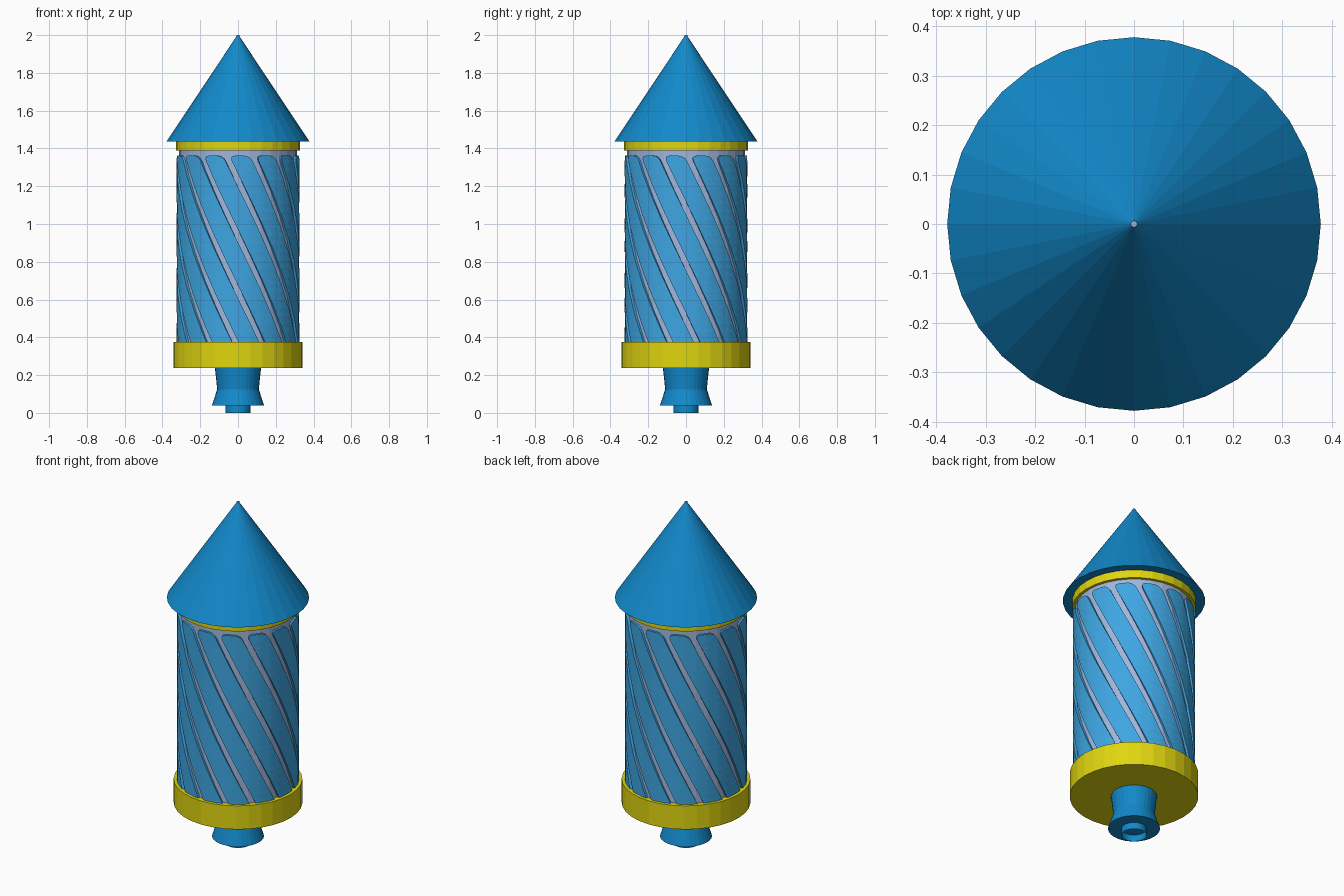
import bpy, bmesh, math

if "Cube" in bpy.data.objects:
    bpy.data.objects.remove(bpy.data.objects["Cube"])

SIDES = 32


def material(name, rgb):
    m = bpy.data.materials.new(name)
    m.diffuse_color = (*rgb, 1)
    m.use_nodes = True
    m.node_tree.nodes["Principled BSDF"].inputs["Base Color"].default_value = m.diffuse_color
    return m


BLUE = material("deep blue", (0.006, 0.25, 0.59))
SKY = material("sky blue", (0.048, 0.38, 0.76))
PALE = material("pale blue", (0.36, 0.47, 0.72))
YELLOW = material("yellow", (0.75, 0.67, 0.005))


def finish(name, bm, mat):
    bmesh.ops.recalc_face_normals(bm, faces=bm.faces)
    me = bpy.data.meshes.new(name)
    bm.to_mesh(me)
    bm.free()
    me.materials.append(mat)
    ob = bpy.data.objects.new(name, me)
    bpy.context.collection.objects.link(ob)
    return ob


def lathe(name, profile, mat, cap_bottom=True, cap_top=True, sides=SIDES):
    """Turn a list of (radius, z) into a faceted round part."""
    bm = bmesh.new()
    rings = []
    for r, z in profile:
        rings.append([bm.verts.new((r * math.cos(2 * math.pi * i / sides),
                                    r * math.sin(2 * math.pi * i / sides), z))
                      for i in range(sides)])
    for a, b in zip(rings, rings[1:]):
        for i in range(sides):
            j = (i + 1) % sides
            bm.faces.new((a[i], a[j], b[j], b[i]))
    if cap_bottom:
        bm.faces.new(rings[0])
    if cap_top:
        bm.faces.new(rings[-1])
    return finish(name, bm, mat)


# Nose, collar, core, base and nozzle
lathe("nose_cone", [(0.378, 1.437), (0.007, 1.995)], BLUE)
lathe("nose_tip", [(0.008, 1.98), (0.007, 2.0)], PALE, sides=8)
lathe("collar", [(0.328, 1.39), (0.328, 1.437)], YELLOW)
lathe("core", [(0.312, 0.30), (0.312, 1.395)], PALE)
lathe("base_band", [(0.342, 0.237), (0.342, 0.375)], YELLOW)
lathe("nozzle", [(0.138, 0.04), (0.11, 0.125), (0.122, 0.237)], BLUE)
lathe("fuse_tube", [(0.067, 0.0), (0.067, 0.039)], BLUE, cap_bottom=False)

# Twisted panels wrapped round the core, leaving pale spiral gaps
PANELS = 14
STEP = 2 * math.pi / PANELS
RISE = 0.295                   # height per panel step along the spiral
Z0, Z1 = 0.34, 1.362
GAP = 0.034 / 0.325            # gap angle
PHASE = math.radians(-92.5)    # a gap centre at z = 0.375
ROWS = 24
CORNER = 0.03
US = [0, 0.03, 0.08, 0.16, 0.3, 0.5, 0.7, 0.84, 0.92, 0.97, 1]


def on_facets(radius, a, z):
    """Point on the faceted drum at angle a."""
    seg = 2 * math.pi / SIDES
    local = (a % seg) - seg / 2
    r = radius * math.cos(seg / 2) / math.cos(local)
    return (r * math.cos(a), r * math.sin(a), z)


bm = bmesh.new()
for p in range(PANELS):
    layers = []
    for radius in (0.308, 0.325):
        grid = []
        for u in US:
            # rounded upper corners
            width = (STEP - GAP) * 0.325
            d = max(0.0, CORNER - min(u, 1 - u) * width)
            top = Z1 - (CORNER - math.sqrt(max(0.0, CORNER ** 2 - d ** 2)))
            col = []
            for k in range(ROWS + 1):
                z = Z0 + (top - Z0) * k / ROWS
                a = (PHASE + p * STEP + GAP / 2 + u * (STEP - GAP)
                     - (z - 0.375) / RISE * STEP)
                col.append(bm.verts.new(on_facets(radius, a, z)))
            grid.append(col)
        layers.append(grid)
    inner, outer = layers
    n = len(US) - 1
    for i in range(n):
        for k in range(ROWS):
            for g in layers:
                bm.faces.new((g[i][k], g[i + 1][k], g[i + 1][k + 1], g[i][k + 1]))
        for k in (0, ROWS):
            bm.faces.new((inner[i][k], inner[i + 1][k], outer[i + 1][k], outer[i][k]))
    for i in (0, n):
        for k in range(ROWS):
            bm.faces.new((inner[i][k], inner[i][k + 1], outer[i][k + 1], outer[i][k]))
finish("spiral_panels", bm, SKY)
